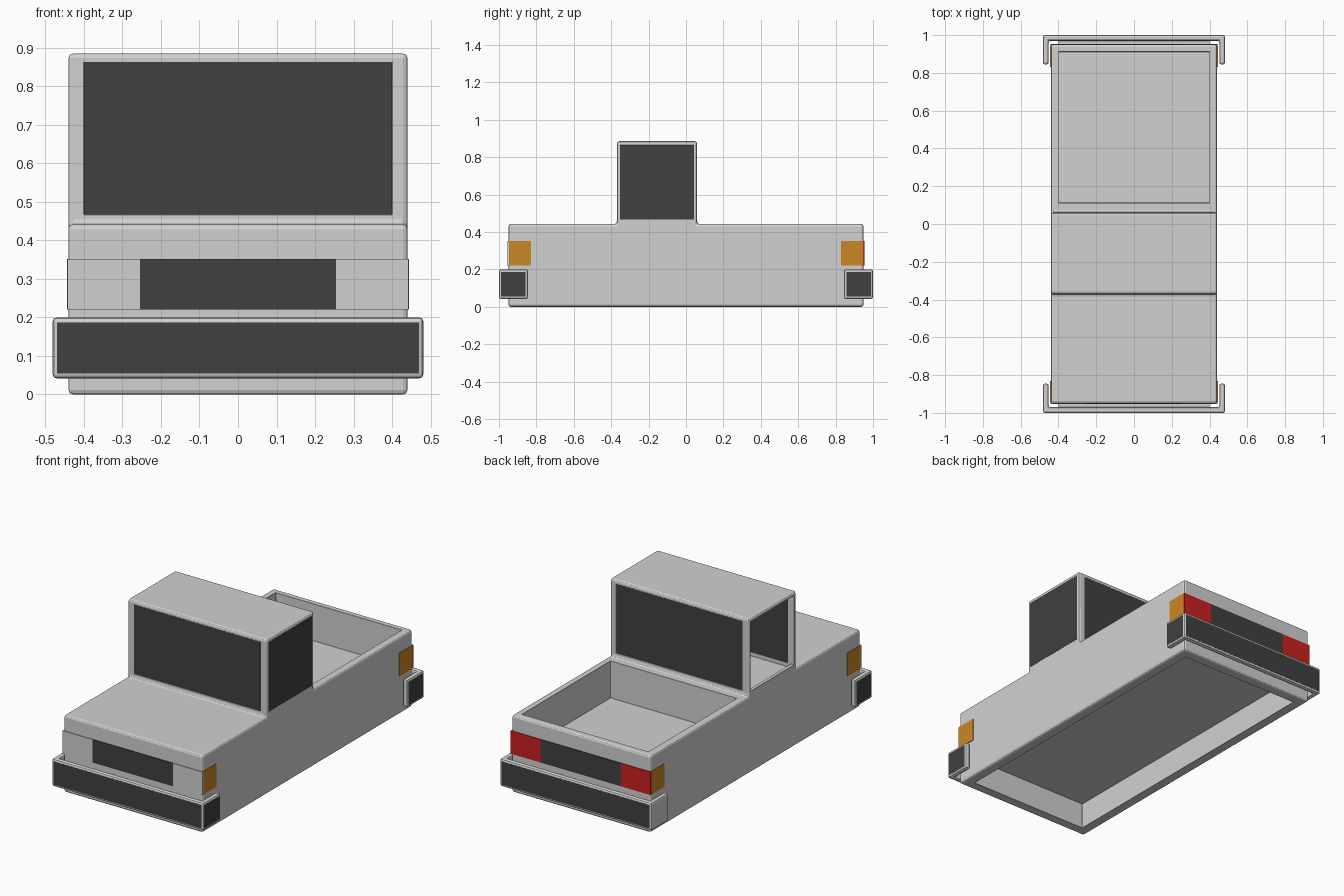
import bpy, bmesh
from mathutils import Vector

if "Cube" in bpy.data.objects:
    bpy.data.objects.remove(bpy.data.objects["Cube"], do_unlink=True)


def material(name, r, g, b):
    m = bpy.data.materials.new(name)
    m.use_nodes = True
    m.diffuse_color = (r, g, b, 1)
    m.node_tree.nodes["Principled BSDF"].inputs["Base Color"].default_value = (r, g, b, 1)
    return m


GREY = material("body grey", 0.64, 0.64, 0.64)
DARK = material("dark grey", 0.052, 0.052, 0.052)
ORANGE = material("indicator orange", 0.6, 0.24, 0.018)
RED = material("tail light red", 0.6, 0.015, 0.015)


def finish(bm, name, mat):
    bmesh.ops.recalc_face_normals(bm, faces=bm.faces)
    me = bpy.data.meshes.new(name)
    bm.to_mesh(me)
    bm.free()
    ob = bpy.data.objects.new(name, me)
    bpy.context.collection.objects.link(ob)
    me.materials.append(mat)
    return ob


def box(name, x, y, z, mat):
    """Box from three (low, high) ranges."""
    bm = bmesh.new()
    bmesh.ops.create_cube(bm, size=1)
    lo, hi = Vector((x[0], y[0], z[0])), Vector((x[1], y[1], z[1]))
    for v in bm.verts:
        v.co = (lo + hi) / 2 + v.co * (hi - lo)
    return finish(bm, name, mat)


def prism(name, points, offset, mat):
    """Extrude a closed outline of 3D points by an offset."""
    bm = bmesh.new()
    face = bm.faces.new([bm.verts.new(p) for p in points])
    new = bmesh.ops.extrude_face_region(bm, geom=[face])["geom"]
    bmesh.ops.translate(bm, vec=offset, verts=[v for v in new if isinstance(v, bmesh.types.BMVert)])
    return finish(bm, name, mat)


def bevel(ob, width, segments=2):
    m = ob.modifiers.new("bevel", "BEVEL")
    m.width, m.segments, m.limit_method = width, segments, "ANGLE"


def cut(ob, name, x, y, z):
    cutter = box(name, x, y, z, GREY)
    cutter.hide_render = True
    cutter.hide_viewport = True
    cutter.display_type = "WIRE"
    m = ob.modifiers.new(name, "BOOLEAN")
    m.object, m.operation, m.solver = cutter, "DIFFERENCE", "EXACT"


# Body and cab as one stepped profile across the width
W, L, DECK, ROOF = 0.44, 0.95, 0.442, 0.885
CAB = (-0.37, 0.06)
outline = [(-L, 0), (L, 0), (L, DECK), (CAB[1], DECK), (CAB[1], ROOF),
           (CAB[0], ROOF), (CAB[0], DECK), (-L, DECK)]
body = prism("body_shell", [(-W, y, z) for y, z in outline], (2 * W, 0, 0), GREY)
bevel(body, 0.012)
WIN_X, WIN_Y, WIN_Z = (-0.4, 0.4), (-0.352, 0.042), (0.467, 0.863)
cut(body, "bed_cutter", (-0.4, 0.4), (0.112, 0.912), (0.23, 1))
cut(body, "underside_cutter", (-0.38, 0.38), (-0.89, 0.89), (-0.1, 0.15))
cut(body, "cab_cutter", (-0.42, 0.42), WIN_Y, (0.445, 0.865))
cut(body, "side_opening_cutter", (-0.6, 0), WIN_Y, WIN_Z)
cut(body, "window_opening_cutter", WIN_X, (-0.45, 0.08), WIN_Z)
cut(body, "left_opening_cutter", (0, 0.6), WIN_Y, WIN_Z)
bevel(body, 0.004, 1)

# Cab glass: the right-hand side stays open
box("windscreen", WIN_X, (-0.37, -0.352), WIN_Z, DARK)
box("rear_window", WIN_X, (0.042, 0.06), WIN_Z, DARK)
box("left_window", (0.42, W), WIN_Y, WIN_Z, DARK)

LAMP_Z = (0.22, 0.352)
for end, s in (("front", -1), ("rear", 1)):
    def along(a, b):
        return tuple(sorted((s * a, s * b)))

    # U-shaped bumper wrapped round the end
    out_x, in_x, out_y, in_y, tip = 0.481, 0.452, 1.0, 0.97, 0.845
    u = [(-out_x, tip), (-out_x, out_y), (out_x, out_y), (out_x, tip),
         (in_x, tip), (in_x, in_y), (-in_x, in_y), (-in_x, tip)]
    bumper = prism(end + "_bumper", [(x, s * y, 0.042) for x, y in u], (0, 0, 0.158), GREY)
    bevel(bumper, 0.01)
    box(end + "_bumper_mount", (-0.4, 0.4), along(0.94, 0.975), (0.08, 0.16), GREY)

    # Dark bumper facings
    pad_z = (0.054, 0.187)
    box(end + "_bumper_pad", (-0.47, 0.47), along(0.995, 1.0005), pad_z, DARK)
    for side, t in (("right", -1), ("left", 1)):
        def across(a, b):
            return tuple(sorted((t * a, t * b)))

        if (end, side) != ("rear", "right"):
            box(f"{end}_{side}_bumper_pad", across(0.476, 0.4815), along(0.857, 0.988), pad_z, DARK)
        # Lamps and indicators
        box(f"{end}_{side}_lamp", across(0.255, 0.443), along(0.947, 0.954), LAMP_Z,
            GREY if end == "front" else RED)
        box(f"{end}_{side}_indicator", across(0.437, 0.444), along(0.83, 0.946), LAMP_Z, ORANGE)
    box(end + "_grille", (-0.255, 0.255), along(0.947, 0.954), LAMP_Z, DARK)
